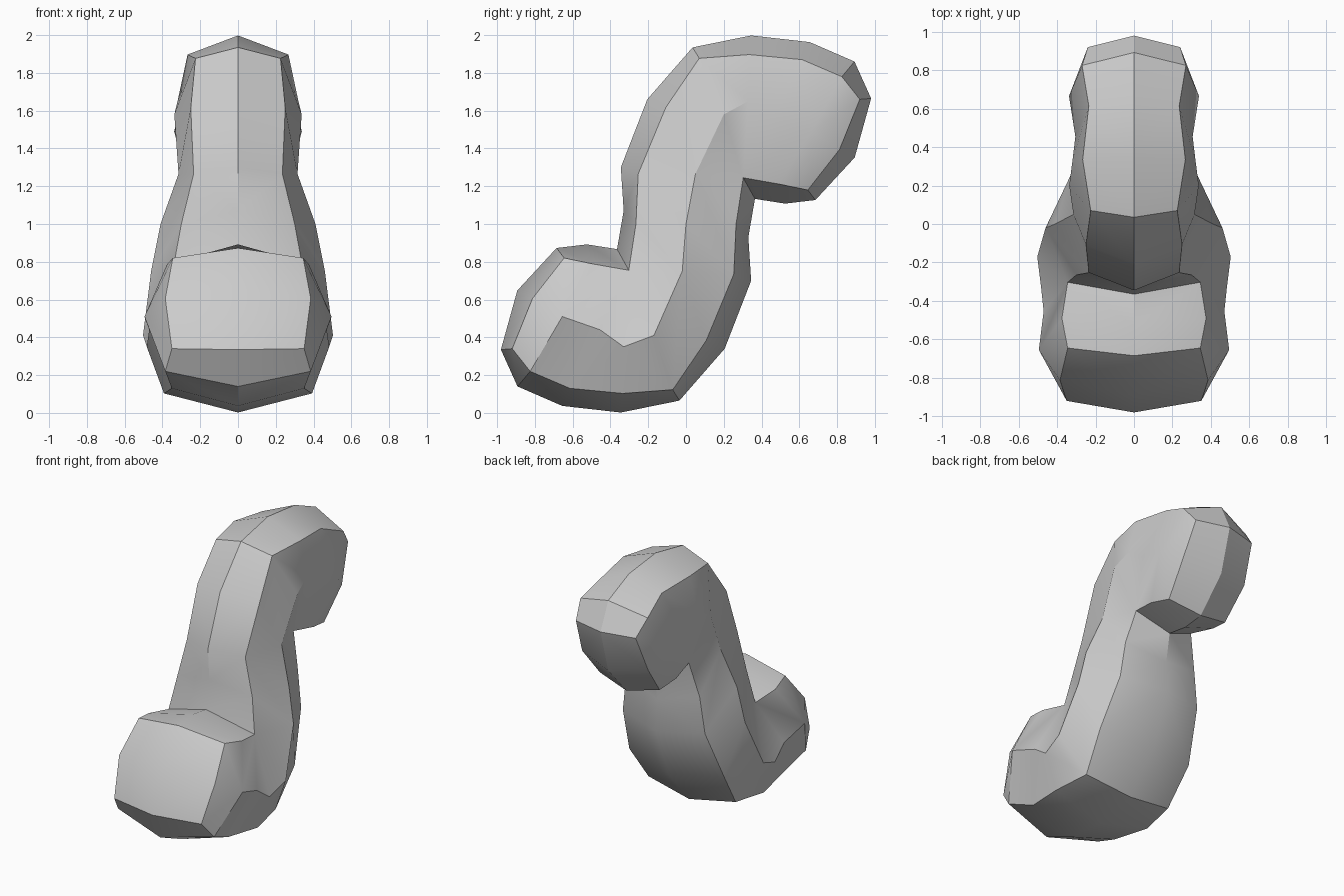
import bpy, bmesh, math

if "Cube" in bpy.data.objects:
    bpy.data.objects.remove(bpy.data.objects["Cube"])

# Half of each side profile (y, z); the other half is a half-turn about (0, 1)
rim_half = [(.92, 1.66), (.825, 1.78), (.615, 1.87), (.335, 1.897), (.07, 1.877), (-.107, 1.617),
            (-.253, 1.265), (-.265, 1.0), (-.303, .755), (-.49, .788), (-.645, .82), (-.813, .605)]
ridge_half = [(.98, 1.665), (.892, 1.86), (.655, 1.963), (.345, 1.998), (.035, 1.935), (-.205, 1.66),
              (-.345, 1.30), (-.33, 1.07), (-.365, .867), (-.525, .892), (-.685, .873), (-.893, .648)]
rim_x = [.24, .27, .235, .267, .225, .25, .235, .30, .345, .375, .345, .385,
         .35, .385, .35, .392, .35, .38, .33, .295, .235, .265, .24, .265]


def full_turn(half):
    return half + [(-y, 2 - z) for y, z in half]


bm = bmesh.new()
rim = [bm.verts.new((x, y, z)) for x, (y, z) in zip(rim_x, full_turn(rim_half))]
ridge = [bm.verts.new((0, y, z)) for y, z in full_turn(ridge_half)]
n = len(rim)

# Band between the side rim and the centre ridge
for i in range(n):
    j = (i + 1) % n
    bm.faces.new((rim[i], rim[j], ridge[j], ridge[i]))

# Bulging side: coarse patches split around their centres
inner = {frozenset(k): bm.verts.new(p) for k, p in [
    ((2, 20), (.305, .455, 1.56)), ((4, 20), (.337, .20, 1.58)), ((6, 18), (.41, 0, 1.0)),
    ((8, 16), (.503, -.17, .41)), ((8, 14), (.47, -.455, .44))]}
patches = [((22, 0, 2, 20), (.338, .665, 1.49)), ((2, 4, 20), (.32, .33, 1.65)),
           ((4, 6, 18, 20), (.315, .05, 1.265)), ((6, 8, 16, 18), (.46, -.02, .75)),
           ((8, 14, 16), (.483, -.33, .35)), ((8, 10, 12, 14), (.495, -.655, .51))]


def midpoint(a, b):
    if (b - a) % n == 2:
        return rim[(a + 1) % n]
    if (a - b) % n == 2:
        return rim[(b + 1) % n]
    return inner[frozenset((a, b))]


for ids, centre in patches:
    c = bm.verts.new(centre)
    for k, v in enumerate(ids):
        before, after = ids[k - 1], ids[(k + 1) % len(ids)]
        bm.faces.new((c, midpoint(before, v), rim[v], midpoint(v, after)))

# Mirror to the other side
bmesh.ops.mirror(bm, geom=bm.verts[:] + bm.edges[:] + bm.faces[:], axis='X', merge_dist=1e-4)
bmesh.ops.remove_doubles(bm, verts=bm.verts[:], dist=1e-4)
bmesh.ops.recalc_face_normals(bm, faces=bm.faces[:])

mesh = bpy.data.meshes.new("curved_body")
bm.to_mesh(mesh)
bm.free()
body = bpy.data.objects.new("curved_body", mesh)
bpy.context.collection.objects.link(body)
bpy.context.view_layer.objects.active = body
body.select_set(True)
bpy.ops.object.shade_smooth_by_angle(angle=math.radians(30))
